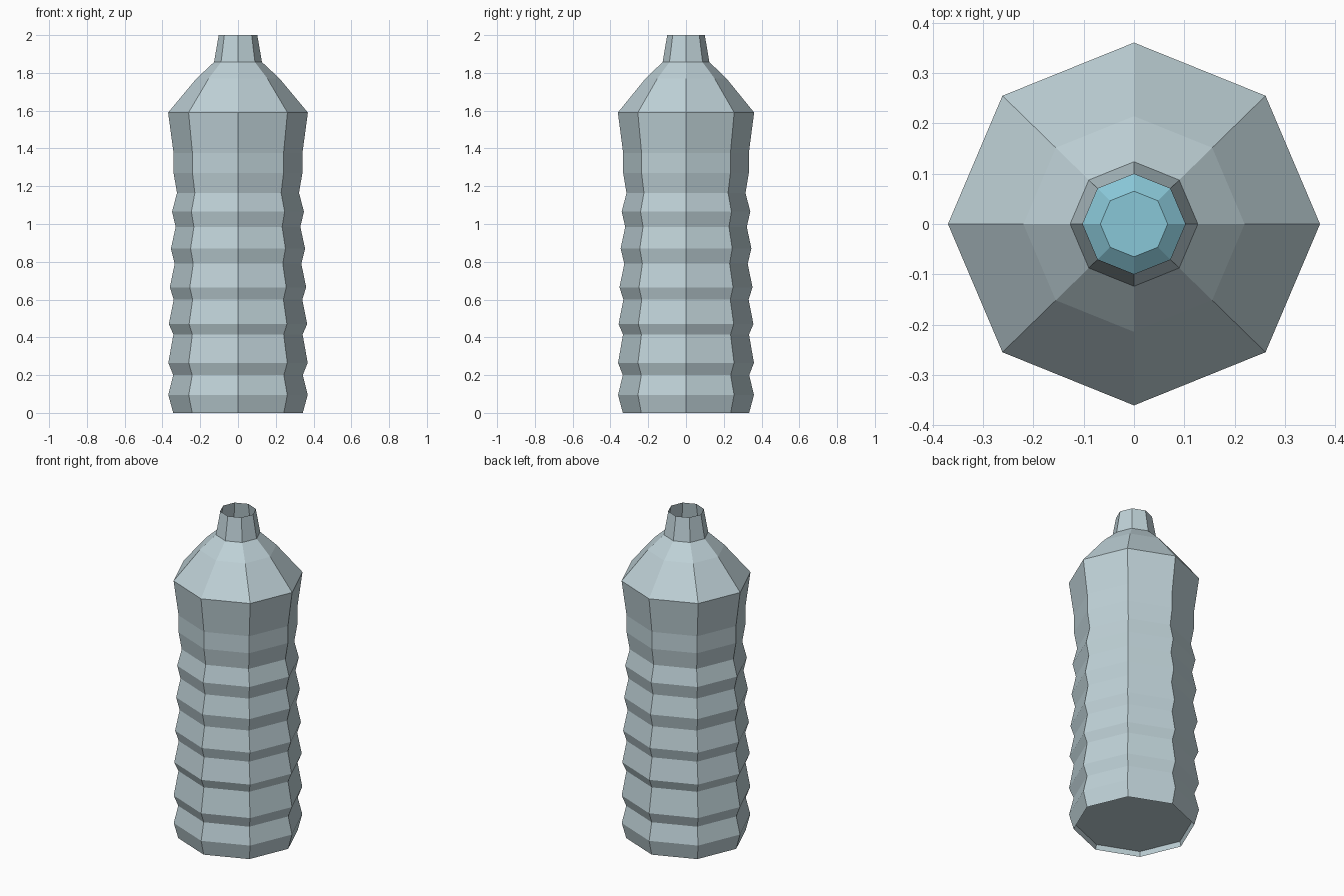
import bpy, bmesh, math

if "Cube" in bpy.data.objects:
    bpy.data.objects.remove(bpy.data.objects["Cube"])

SIDES = 8
Y_SCALE = 0.975  # the bottle is very slightly narrower front to back


def material(name, rgb):
    m = bpy.data.materials.new(name)
    m.diffuse_color = (*rgb, 1.0)
    m.use_nodes = True
    m.node_tree.nodes["Principled BSDF"].inputs["Base Color"].default_value = m.diffuse_color
    return m


def lathe(name, profile, mat, cap_start=True, cap_end=False):
    """Spin (radius, height) points into a flat-faced eight-sided shell."""
    bm = bmesh.new()
    rings = []
    for r, z in profile:
        ring = []
        for i in range(SIDES):
            a = 2 * math.pi * i / SIDES
            ring.append(bm.verts.new((r * math.cos(a), r * math.sin(a) * Y_SCALE, z)))
        rings.append(ring)
    for low, high in zip(rings, rings[1:]):
        for i in range(SIDES):
            j = (i + 1) % SIDES
            bm.faces.new((low[i], low[j], high[j], high[i]))
    if cap_start:
        bm.faces.new(rings[0][::-1])
    if cap_end:
        bm.faces.new(rings[-1])
    mesh = bpy.data.meshes.new(name)
    bm.to_mesh(mesh)
    bm.free()
    mesh.materials.append(mat)
    obj = bpy.data.objects.new(name, mesh)
    bpy.context.collection.objects.link(obj)
    return obj


plastic = material("pale_grey_plastic", (0.52, 0.64, 0.68))
water = material("light_blue_water", (0.25, 0.57, 0.68))

# Ribbed body, from the base up to the shoulder edge
body = [(0.343, 0.0), (0.369, 0.095), (0.343, 0.20), (0.369, 0.265),
        (0.342, 0.415), (0.366, 0.47), (0.340, 0.60), (0.361, 0.665),
        (0.335, 0.79), (0.355, 0.87), (0.330, 0.985), (0.349, 1.065),
        (0.323, 1.165), (0.341, 1.27), (0.341, 1.375), (0.370, 1.59)]

# Shoulder and open neck
shoulder = [(0.220, 1.77), (0.127, 1.857)]
neck = [(0.102, 2.0)]

# Shallow recess under the base
recess = [(0.335, 0.03)]

lathe("bottle", recess + body + shoulder + neck, plastic)

# Water filling the bottle, seen through the neck
inner = [(r - 0.022, max(z, 0.05)) for r, z in body[:-1]]
lathe("water", inner + [(0.342, 1.58), (0.195, 1.755), (0.067, 1.85)],
      water, cap_end=True)
